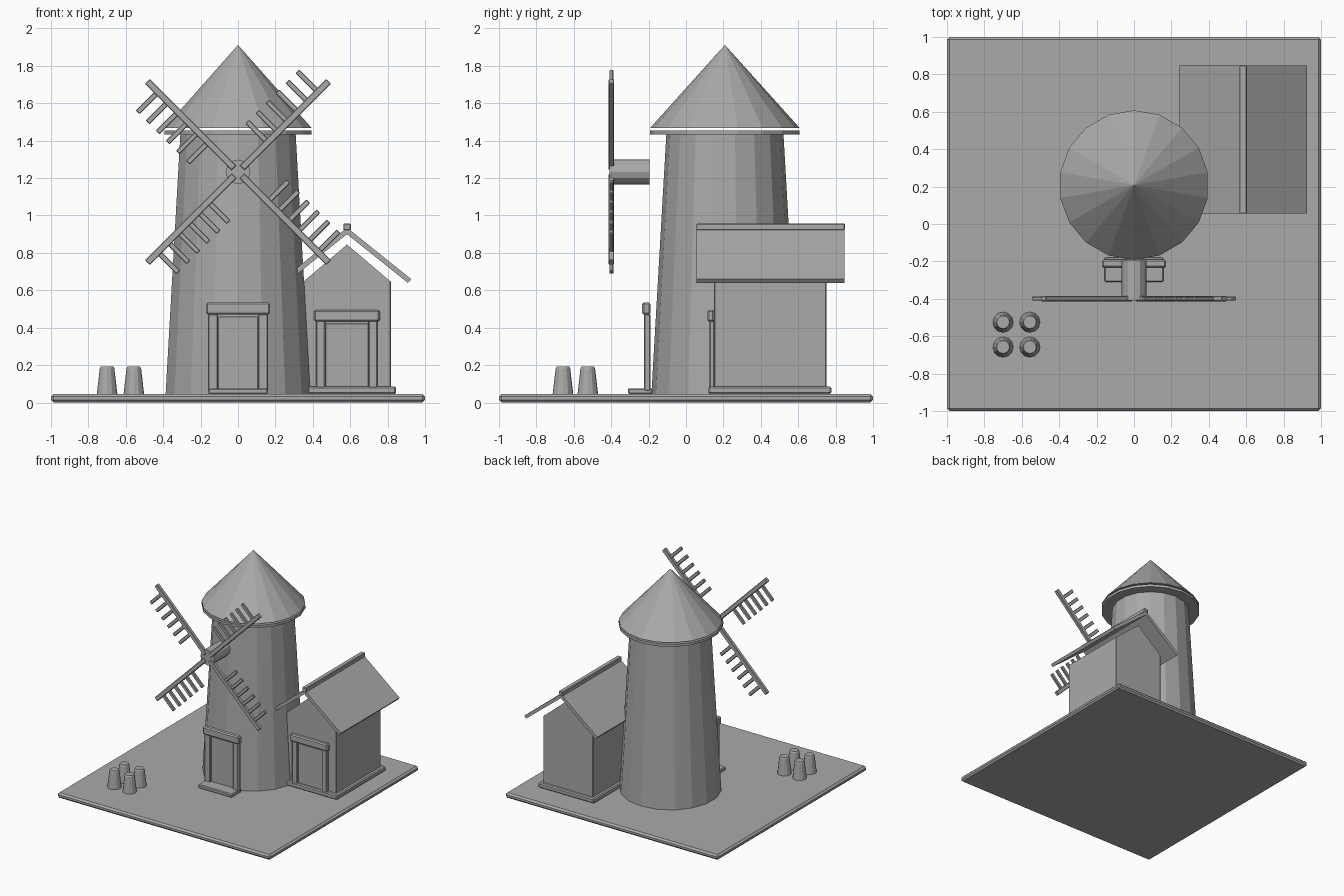
import bpy, bmesh, math
from mathutils import Matrix, Vector

if "Cube" in bpy.data.objects:
    bpy.data.objects.remove(bpy.data.objects["Cube"])

grey = bpy.data.materials.new("stone_grey")
grey.diffuse_color = (0.4, 0.4, 0.4, 1)
grey.use_nodes = True
grey.node_tree.nodes["Principled BSDF"].inputs["Base Color"].default_value = grey.diffuse_color


def finish(bm, name):
    bmesh.ops.recalc_face_normals(bm, faces=bm.faces[:])
    me = bpy.data.meshes.new(name)
    bm.to_mesh(me)
    bm.free()
    me.materials.append(grey)
    ob = bpy.data.objects.new(name, me)
    bpy.context.collection.objects.link(ob)
    return ob


def box(name, x, y, z, bevel=0.006, matrix=None):
    """Box given by (min, max) ranges, with chamfered edges."""
    bm = bmesh.new()
    bmesh.ops.create_cube(bm, size=1)
    for v in bm.verts:
        v.co = Vector([(a + b) / 2 + c * (b - a) for (a, b), c in zip((x, y, z), v.co)])
    if bevel:
        bmesh.ops.bevel(bm, geom=bm.edges[:], offset=bevel, segments=1,
                        profile=0.5, affect='EDGES')
    if matrix:
        bm.transform(matrix)
    return finish(bm, name)


def lathe(name, profile, sides, centre, matrix=None):
    """Flat-sided turned shape from (radius, height) pairs, first corner on +y."""
    bm = bmesh.new()
    rings = []
    for r, z in profile:
        if r == 0:
            rings.append([bm.verts.new((0, 0, z))] * sides)
        else:
            rings.append([bm.verts.new((r * math.sin(2 * math.pi * i / sides),
                                        r * math.cos(2 * math.pi * i / sides), z))
                          for i in range(sides)])
    for a, b in zip(rings, rings[1:]):
        for i in range(sides):
            j = (i + 1) % sides
            bm.faces.new(list(dict.fromkeys((a[i], a[j], b[j], b[i]))))
    for ring in (rings[0], rings[-1]):
        if ring[0] is not ring[1]:
            bm.faces.new(ring)
    bm.transform(Matrix.Translation(centre) @ (matrix or Matrix()))
    return finish(bm, name)


def extrude_xz(name, pts, y0, y1):
    """Profile in the xz plane pushed along y."""
    bm = bmesh.new()
    face = bm.faces.new([bm.verts.new((px, y0, pz)) for px, pz in pts])
    ext = bmesh.ops.extrude_face_region(bm, geom=[face])["geom"]
    bmesh.ops.translate(bm, vec=(0, y1 - y0, 0),
                        verts=[g for g in ext if isinstance(g, bmesh.types.BMVert)])
    return finish(bm, name)


# Ground slab
box("base_slab", (-1, 1), (-1, 1), (0, 0.045), 0.014)

# Tower, eave ring and conical cap
CY = 0.208
lathe("tower", [(0.393, 0.045), (0.313, 1.437)], 18, (0, CY, 0))
lathe("eave_ring", [(0.4, 1.433), (0.4, 1.455)], 18, (0, CY, 0))
lathe("cap_roof", [(0.4, 1.468), (0, 1.912)], 18, (0, CY, 0))

# Sail hub, lying along y
HZ = 1.233
lathe("sail_hub", [(0.066, 0.195), (0.066, 0.41)], 12, (0, 0, HZ),
      Matrix.Rotation(math.pi / 2, 4, 'X'))

# Four sails: an arm with six rungs on one side
for k in range(4):
    turn = Matrix.Translation((0, 0, HZ)) @ Matrix.Rotation(-math.radians(45 + 90 * k), 4, 'Y')
    box(f"sail_arm_{k}", (0.03, 0.685), (-0.414, -0.384), (-0.018, 0.018), 0.004, turn)
    for i in range(6):
        u = 0.225 + 0.076 * i
        box(f"sail_rung_{k}_{i}", (u - 0.014, u + 0.014), (-0.41, -0.388),
            (0.01, 0.155), 0.004, turn)


def doorway(name, cx, half, post, y_front, y_back, z0, z_lintel, z_top):
    """Door panel, two posts and a lintel."""
    box(name + "_door", (cx - half + post, cx + half - post),
        (y_front + 0.017, y_back), (z0, z_lintel - 0.01), 0.003)
    for side, s in (("left", -1), ("right", 1)):
        xs = sorted((cx + s * half, cx + s * (half - post)))
        box(f"{name}_{side}_post", xs, (y_front, y_back), (z0, z_lintel + 0.005))
    box(name + "_lintel", (cx - half - 0.011, cx + half + 0.011),
        (y_front - 0.01, y_back), (z_lintel, z_top), 0.009)


# Tower entrance
doorway("tower", 0, 0.16, 0.053, -0.224, -0.19, 0.06, 0.47, 0.535)
box("tower_step", (-0.158, 0.158), (-0.31, -0.18), (0.045, 0.076))

# Shed: plinth, walls with gable, doorway
SX = 0.583
box("shed_plinth", (SX - 0.263, SX + 0.263), (0.12, 0.777), (0.045, 0.086), 0.008)
box("shed_walls", (SX - 0.235, SX + 0.235), (0.15, 0.75), (0.06, 0.65), 0.004)
extrude_xz("shed_gable", [(SX - 0.235, 0.645), (SX + 0.235, 0.645), (SX, 0.845)], 0.15, 0.75)
doorway("shed", SX - 0.001, 0.165, 0.05, 0.124, 0.152, 0.045, 0.433, 0.495)

# Shed roof slabs and ridge cap
for side, s in (("left", -1), ("right", 1)):
    slab = [(0, 0.935), (0.343, 0.66), (0.326, 0.639), (0, 0.9)]
    extrude_xz(f"shed_roof_{side}", [(SX + s * px, pz) for px, pz in slab], 0.057, 0.847)
box("shed_ridge_cap", (SX - 0.02, SX + 0.02), (0.055, 0.85), (0.92, 0.957), 0.005)

# Four tapered sacks
for i, x in enumerate((-0.7, -0.557)):
    for j, y in enumerate((-0.525, -0.658)):
        lathe(f"sack_{i}_{j}", [(0.055, 0.045), (0.039, 0.182), (0.034, 0.192)], 12, (x, y, 0))
